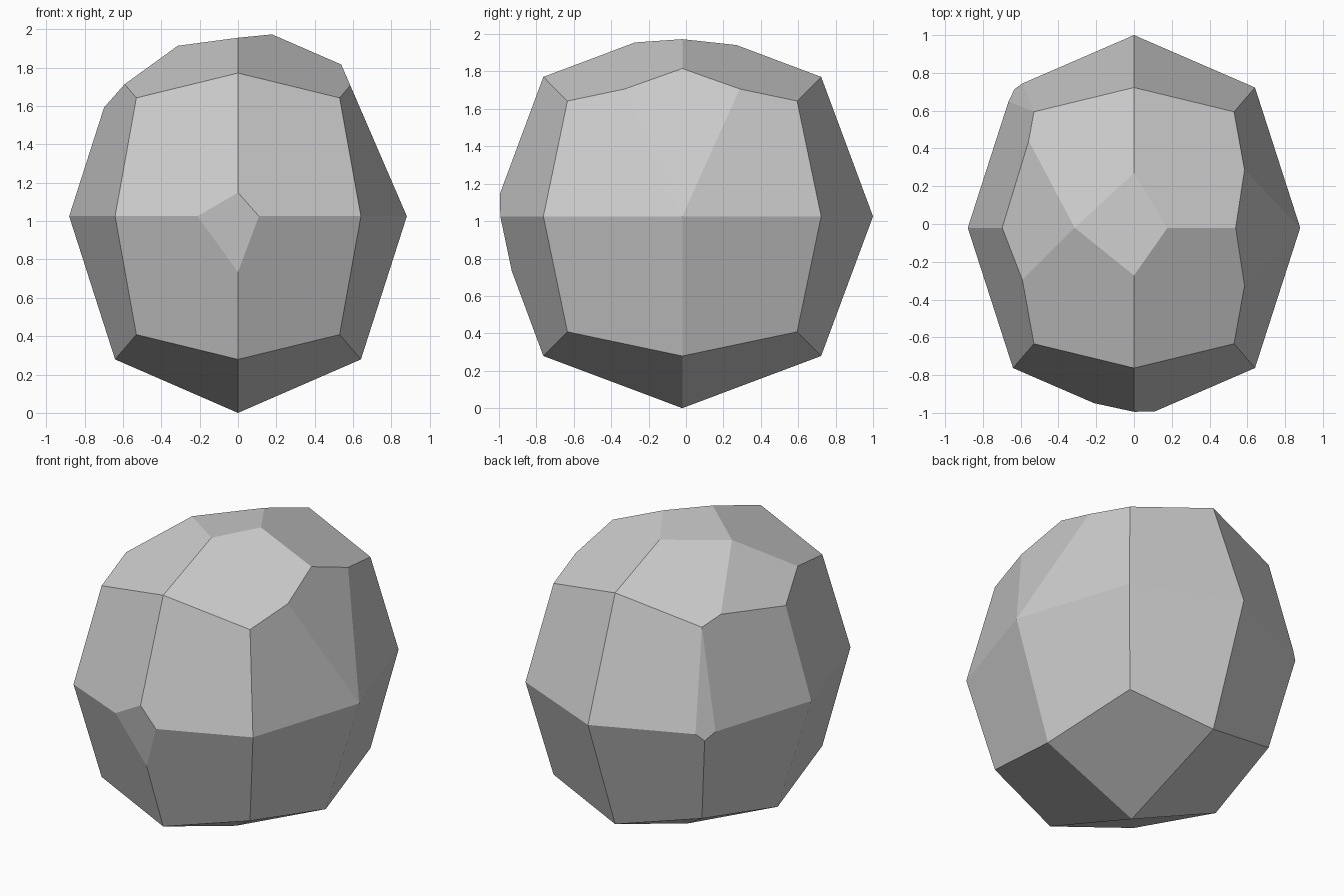
import bpy, bmesh
from mathutils import Vector

if "Cube" in bpy.data.objects:
    bpy.data.objects.remove(bpy.data.objects["Cube"])

CENTRE = Vector((0, -0.02, 1.025))
RADII = Vector((0.88, 1.02, 1.025))
SCALE = {1: 1.0, 2: 0.728, 3: 0.602}   # face centres, edge middles, corners


def place(key):
    """Position of a grid point (-1, 0, 1 per axis) on the rounded body."""
    k = Vector(key)
    return CENTRE + k * RADII * SCALE[sum(abs(c) for c in key)]


def chip(bm, key, cuts):
    """Slice one point off; cuts = {neighbour grid point: fraction of edge}."""
    v = verts[key]
    ends = []
    for target, t in cuts.items():
        d = (place(target) - v.co).normalized()
        edge = max(v.link_edges,
                   key=lambda e: (e.other_vert(v).co - v.co).normalized().dot(d))
        if t >= 1:
            ends.append(edge.other_vert(v))
        else:
            ends.append(bmesh.utils.edge_split(edge, v, t)[1])
    for f in list(v.link_faces):
        a, b = [p for p in f.verts if p in ends]
        bmesh.utils.face_split(f, a, b)
    bmesh.ops.dissolve_verts(bm, verts=[v])


# Rounded body: cube subdivided once and pushed out
bm = bmesh.new()
bmesh.ops.create_cube(bm, size=2)
bmesh.ops.subdivide_edges(bm, edges=bm.edges[:], cuts=1, use_grid_fill=True)
verts = {tuple(round(c) for c in v.co): v for v in bm.verts}
for key, v in verts.items():
    v.co = place(key)

# Chipped facets: upper right, upper left, back left, top, front
chip(bm, (1, 0, 1), {(0, 0, 1): 0.16, (1, 1, 1): 0.5, (1, -1, 1): 0.5, (1, 0, 0): 1})
chip(bm, (-1, 0, 1), {(0, 0, 1): 0.51, (-1, 1, 1): 0.75, (-1, -1, 1): 0.45, (-1, 0, 0): 0.24})
chip(bm, (-1, 1, 0), {(0, 1, 0): 0.08, (-1, 0, 0): 0.1, (-1, 1, 1): 1, (-1, 1, -1): 0.07})
chip(bm, (0, 0, 1), {(-1, 0, 1): 1, (1, 0, 1): 0.33, (0, 1, 1): 0.39, (0, -1, 1): 0.34})
chip(bm, (0, -1, 0), {(-1, -1, 0): 0.33, (1, -1, 0): 0.17, (0, -1, 1): 0.165, (0, -1, -1): 0.39})

bmesh.ops.recalc_face_normals(bm, faces=bm.faces[:])
mesh = bpy.data.meshes.new("faceted_rock")
bm.to_mesh(mesh)
bm.free()
bpy.context.collection.objects.link(bpy.data.objects.new("faceted_rock", mesh))
